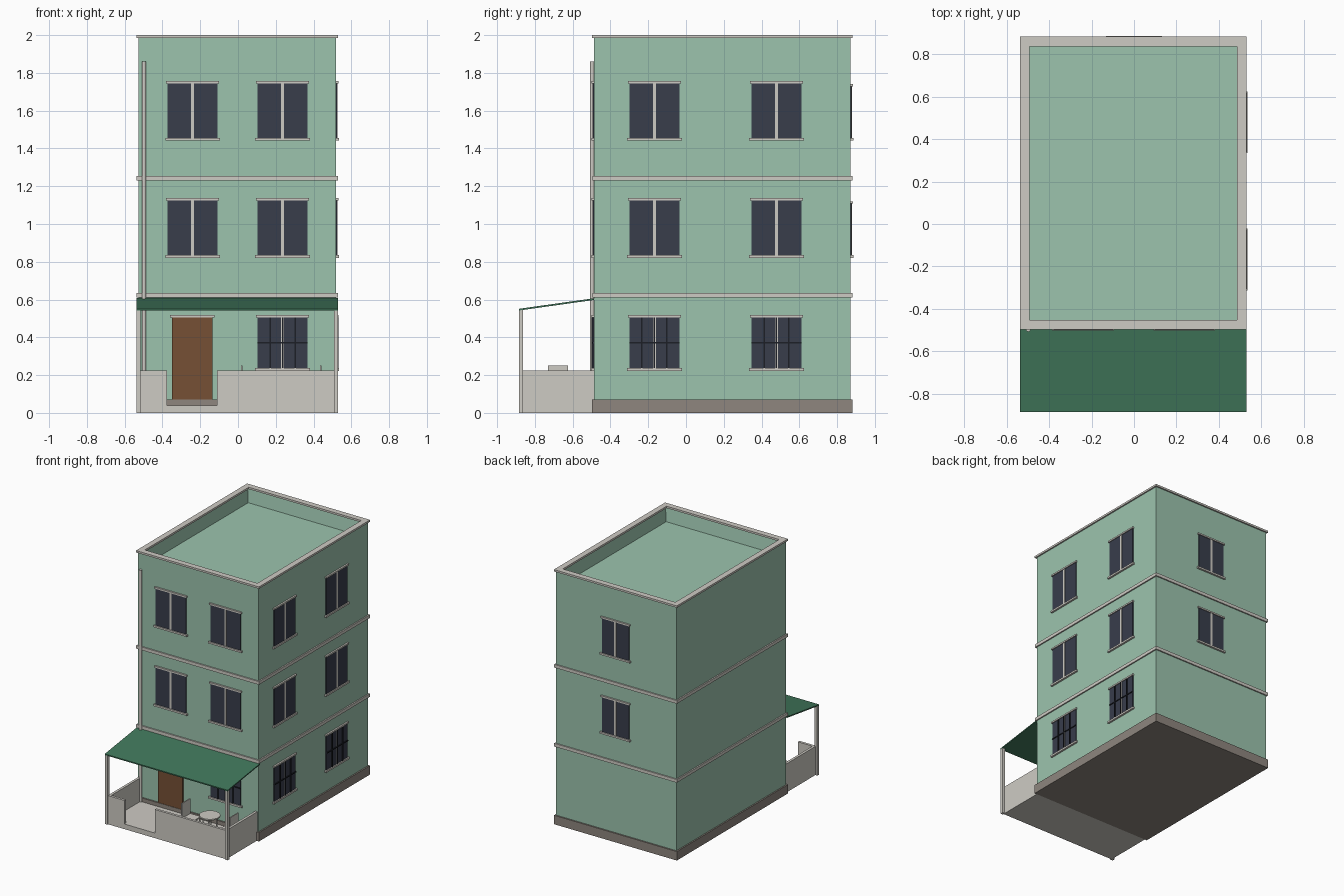
import bpy, bmesh
from mathutils import Matrix, Vector

old = bpy.data.objects.get("Cube")
if old:
    bpy.data.objects.remove(old, do_unlink=True)


def material(name, r, g, b):
    """Flat colour given as 0-255 display values, stored linear."""
    lin = [((c / 255 + 0.055) / 1.055) ** 2.4 for c in (r, g, b)]
    m = bpy.data.materials.new(name)
    m.use_nodes = True
    m.diffuse_color = (*lin, 1)
    m.node_tree.nodes["Principled BSDF"].inputs["Base Color"].default_value = (*lin, 1)
    return m


GREEN = material("wall_green", 156, 196, 174)
TRIM = material("pale_stone", 206, 203, 196)
PLINTH = material("plinth_grey", 142, 134, 126)
GLASS = material("dark_glass", 56, 61, 75)
IRON = material("black_iron", 28, 31, 38)
WOOD = material("door_brown", 118, 80, 53)
AWNING = material("canopy_green", 65, 119, 91)


def finish(name, bm, mat):
    bmesh.ops.recalc_face_normals(bm, faces=bm.faces)
    mesh = bpy.data.meshes.new(name)
    bm.to_mesh(mesh)
    bm.free()
    mesh.materials.append(mat)
    ob = bpy.data.objects.new(name, mesh)
    bpy.context.collection.objects.link(ob)
    return ob


def add_box(bm, x, y, z):
    lo, hi = Vector((x[0], y[0], z[0])), Vector((x[1], y[1], z[1]))
    mat = Matrix.Translation((lo + hi) / 2) @ Matrix.Diagonal((*(hi - lo), 1))
    bmesh.ops.create_cube(bm, size=1, matrix=mat)


def box(name, x, y, z, mat):
    bm = bmesh.new()
    add_box(bm, x, y, z)
    return finish(name, bm, mat)


def cylinder(name, x, y, z, radius, mat, sides=24):
    bm = bmesh.new()
    bmesh.ops.create_cone(bm, cap_ends=True, segments=sides, radius1=radius, radius2=radius,
                          depth=z[1] - z[0], matrix=Matrix.Translation((x, y, sum(z) / 2)))
    ob = finish(name, bm, mat)
    for p in ob.data.polygons:
        p.use_smooth = abs(p.normal.z) < 0.5
    ob.data.set_sharp_from_angle(angle=0.7)
    return ob


# Main block with the roof sunk behind a parapet
X0, X1, Y0, Y1 = -0.527, 0.519, -0.486, 0.871
bm = bmesh.new()
add_box(bm, (X0, X1), (Y0, Y1), (0.02, 1.99))
top = max(bm.faces, key=lambda f: f.calc_center_median().z)
bmesh.ops.inset_region(bm, faces=[top], thickness=0.03)
bmesh.ops.translate(bm, verts=top.verts, vec=(0, 0, -0.12))
finish("house_walls", bm, GREEN)


def skirt(name, out, z, mat):
    """Course that runs all round the block."""
    return box(name, (X0 - out, X1 + out), (Y0 - out, Y1 + out), z, mat)


skirt("plinth", 0.011, (0, 0.07), PLINTH)
skirt("lower_band", 0.01, (0.61, 0.635), TRIM)
skirt("upper_band", 0.01, (1.23, 1.255), TRIM)

# Parapet coping
bm = bmesh.new()
o, w = 0.011, 0.045
ax, bx, ay, by, cz = X0 - o, X1 + o, Y0 - o, Y1 + o, (1.985, 2.0)
add_box(bm, (ax, bx), (ay, ay + w), cz)
add_box(bm, (ax, bx), (by - w, by), cz)
add_box(bm, (ax, ax + w), (ay + w, by - w), cz)
add_box(bm, (bx - w, bx), (ay + w, by - w), cz)
finish("parapet_coping", bm, TRIM)


# Windows and door, laid out along a wall and outwards from it
def wall_box(name, side, u, z, depth, mat):
    if side == "front":
        return box(name, u, (Y0 - depth, Y0 + 0.01), z, mat)
    if side == "back":
        return box(name, u, (Y1 - 0.01, Y1 + depth), z, mat)
    return box(name, (X1 - 0.01, X1 + depth), u, z, mat)


def window(side, u, z0, z1, half=0.132, bars=False):
    n = side + "_window_"
    wall_box(n + "pane", side, (u - half, u + half), (z0, z1), 0.006, GLASS)
    wall_box(n + "mullion", side, (u - 0.008, u + 0.008), (z0, z1), 0.009, TRIM)
    wall_box(n + "sill", side, (u - half - 0.013, u + half + 0.013), (z0 - 0.014, z0), 0.015, TRIM)
    wall_box(n + "lintel", side, (u - half - 0.008, u + half + 0.008), (z1, z1 + 0.012), 0.013, TRIM)
    if bars:
        for k in (-1, 0, 1):
            c = u + k * half / 2
            wall_box(n + "bar", side, (c - 0.004, c + 0.004), (z0, z1), 0.013, IRON)
        mid = (z0 + z1) / 2
        wall_box(n + "cross_bar", side, (u - half, u + half), (mid - 0.004, mid + 0.004), 0.012, IRON)


for z0 in (0.835, 1.455):
    for u in (-0.24, 0.236):
        window("front", u, z0, z0 + 0.29)
    for u in (-0.167, 0.479):
        window("right", u, z0, z0 + 0.29)
    window("back", 0, z0, z0 + 0.273, half=0.118)
window("front", 0.236, 0.237, 0.505, bars=True)
for u in (-0.167, 0.479):
    window("right", u, 0.237, 0.505, bars=True)

wall_box("front_door", "front", (-0.35, -0.135), (0.07, 0.505), 0.008, WOOD)
wall_box("door_lintel", "front", (-0.36, -0.125), (0.505, 0.517), 0.013, TRIM)

# Drainpipe
cylinder("drainpipe", -0.498, Y0 - 0.011, (0.04, 1.86), 0.011, TRIM, 12)

# Porch floor, low walls with an entrance gap, and posts
PX0, PX1, PY = -0.52, 0.51, -0.875
T, H = 0.02, (0.04, 0.225)
box("porch_floor", (PX0, PX1), (PY, Y0 - 0.011), (0, 0.04), TRIM)
box("porch_front_wall_right", (PX0, -0.375), (PY, PY + T), H, TRIM)
box("porch_front_wall_left", (-0.11, PX1), (PY, PY + T), H, TRIM)
for name, a in (("right", PX0), ("left", PX1 - T)):
    box("porch_side_wall_" + name, (a, a + T), (PY + T, Y0), H, TRIM)
for name, a in (("right", -0.537), ("left", 0.507)):
    box("porch_post_" + name, (a, a + 0.022), (-0.884, -0.862), (0, 0.55), TRIM)

# Sloping canopy: side profile stretched across the front
bm = bmesh.new()
profile = [(-0.885, 0.542), (Y0, 0.598), (Y0, 0.607), (-0.885, 0.551)]
face = bm.faces.new([bm.verts.new((-0.538, y, z)) for y, z in profile])
ext = bmesh.ops.extrude_face_region(bm, geom=[face])["geom"]
bmesh.ops.translate(bm, vec=(1.068, 0, 0),
                    verts=[g for g in ext if isinstance(g, bmesh.types.BMVert)])
finish("canopy", bm, AWNING)

# Round table with a chair at each end
TX, TY = 0.23, -0.678
cylinder("table_top", TX, TY, (0.188, 0.198), 0.075, TRIM)
for dx in (-0.035, 0.035):
    for dy in (-0.035, 0.035):
        cylinder("table_leg", TX + dx, TY + dy, (0.04, 0.188), 0.005, TRIM, 8)

for s, name in ((-1, "right_chair"), (1, "left_chair")):
    def span(a, b):
        return sorted((TX + s * a, TX + s * b))
    bm = bmesh.new()
    add_box(bm, span(0.115, 0.205), (TY - 0.052, TY + 0.052), (0.125, 0.135))
    add_box(bm, span(0.205, 0.213), (TY - 0.052, TY + 0.052), (0.125, 0.252))
    for a in (0.117, 0.203):
        for dy in (-0.05, 0.042):
            add_box(bm, span(a, a + 0.008), (TY + dy, TY + dy + 0.008), (0.04, 0.125))
    finish(name, bm, TRIM)
